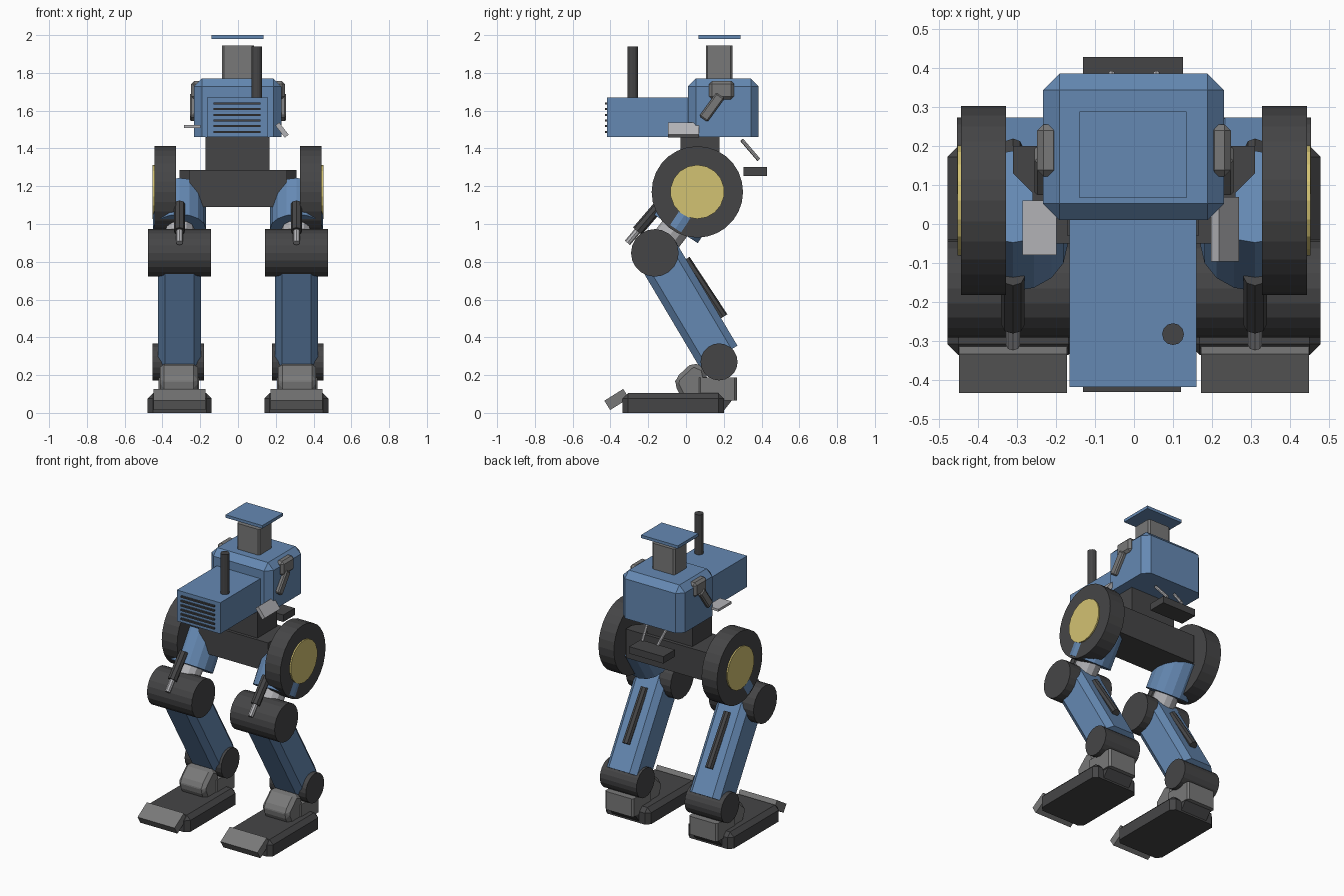
import bpy, bmesh
from math import radians
from mathutils import Vector, Matrix

if "Cube" in bpy.data.objects:
    bpy.data.objects.remove(bpy.data.objects["Cube"])


def material(name, rgb):
    m = bpy.data.materials.new(name)
    m.diffuse_color = (*rgb, 1)
    m.use_nodes = True
    m.node_tree.nodes["Principled BSDF"].inputs["Base Color"].default_value = m.diffuse_color
    return m


BLUE = material("blue_paint", (0.13, 0.25, 0.45))
DARK = material("dark_metal", (0.06, 0.06, 0.062))
GREY = material("mid_grey", (0.19, 0.19, 0.19))
LIGHT = material("bare_steel", (0.45, 0.45, 0.47))
YELLOW = material("hub_yellow", (0.65, 0.54, 0.17))


def finish(name, bm, mat, mirror):
    bmesh.ops.recalc_face_normals(bm, faces=bm.faces)
    me = bpy.data.meshes.new(name)
    bm.to_mesh(me)
    bm.free()
    me.materials.append(mat)
    ob = bpy.data.objects.new(name, me)
    bpy.context.collection.objects.link(ob)
    if mirror:
        ob.modifiers.new("mirror", 'MIRROR').use_axis[0] = True
    return ob


def bevel(bm, width, mode):
    """mode: all edges, z = upright edges only, top = all but the bottom rim"""
    zmin = min(v.co.z for v in bm.verts)

    def keep(e):
        a, b = e.verts
        if mode == 'z':
            return abs(a.co.z - b.co.z) > 1e-4
        if mode == 'top':
            return max(a.co.z, b.co.z) > zmin + 1e-4
        return True
    bmesh.ops.bevel(bm, geom=[e for e in bm.edges if keep(e)], offset=width,
                    segments=1, affect='EDGES', profile=0.5)


def box(name, center, size, mat, rot=0, axis='X', bev=0, mode='all', mirror=False):
    bm = bmesh.new()
    bmesh.ops.create_cube(bm, size=1)
    bmesh.ops.scale(bm, vec=size, verts=bm.verts)
    if bev:
        bevel(bm, bev, mode)
    bm.transform(Matrix.Translation(center) @ Matrix.Rotation(radians(rot), 4, axis))
    return finish(name, bm, mat, mirror)


def span(name, x, y, z, mat, **kw):
    c = [(a + b) / 2 for a, b in (x, y, z)]
    s = [b - a for a, b in (x, y, z)]
    return box(name, c, s, mat, **kw)


def rod(name, p, q, r, n, mat, mirror=False):
    p, q = Vector(p), Vector(q)
    bm = bmesh.new()
    bmesh.ops.create_cone(bm, cap_ends=True, segments=n, radius1=r, radius2=r,
                          depth=(q - p).length)
    turn = (q - p).to_track_quat('Z', 'Y').to_matrix().to_4x4()
    bm.transform(Matrix.Translation((p + q) / 2) @ turn)
    return finish(name, bm, mat, mirror)


def prism(name, profile, offset, mat, bev=0, mirror=False):
    """extrude a closed 3D outline by offset"""
    bm = bmesh.new()
    face = bm.faces.new([bm.verts.new(p) for p in profile])
    new = bmesh.ops.extrude_face_region(bm, geom=[face])['geom']
    bmesh.ops.translate(bm, vec=offset, verts=[v for v in new if isinstance(v, bmesh.types.BMVert)])
    bmesh.ops.recalc_face_normals(bm, faces=bm.faces)
    if bev:
        bevel(bm, bev, 'top')
    return finish(name, bm, mat, mirror)


# Torso: engine hood, cab, neck and pelvis
span("engine_hood", (-0.165, 0.16), (-0.418, 0.03), (1.46, 1.67), BLUE)
for i in range(6):
    z = 1.488 + i * 0.03
    span(f"grille_slat_{i + 1}", (-0.13, 0.12), (-0.43, -0.41), (z - 0.005, z + 0.005), DARK)
rod("exhaust_pipe", (0.1, -0.282, 1.65), (0.1, -0.282, 1.94), 0.028, 12, DARK)
span("cab", (-0.233, 0.23), (0.01, 0.385), (1.46, 1.77), BLUE, bev=0.042, mode='top')
span("waist", (-0.172, 0.166), (-0.03, 0.177), (1.27, 1.46), DARK)
plan = [(0.31, 0.2), (0.31, 0.13), (0.26, 0.08), (0.26, -0.05)]
plan += [(-x, y) for x, y in reversed(plan)]
prism("pelvis", [(x, y, 1.09) for x, y in plan], (0, 0, 0.195), DARK)

# Head pillar and floating roof plate
span("head_pillar", (-0.085, 0.085), (0.105, 0.245), (1.76, 1.944), GREY, bev=0.01, mode='z')
span("roof_plate", (-0.14, 0.135), (0.067, 0.288), (1.98, 2.0), BLUE)

# Arms: shoulder, upper arm, and the two hand plates
span("shoulder", (0.19, 0.248), (0.122, 0.255), (1.66, 1.757), GREY, bev=0.016, mirror=True)
box("upper_arm", (0.23, 0.137, 1.618), (0.05, 0.054, 0.155), GREY, rot=-36, bev=0.008,
    mirror=True)
span("right_hand_plate", (-0.285, -0.198), (-0.08, 0.06), (1.507, 1.523), LIGHT)
box("left_hand_plate", (0.233, -0.013, 1.497), (0.082, 0.165, 0.026), LIGHT, rot=52, axis='Y')

# Rear hitch
rod("hitch_link", (0.075, 0.295, 1.445), (0.057, 0.385, 1.34), 0.01, 8, LIGHT, mirror=True)
span("hitch_bar", (-0.13, 0.125), (0.305, 0.428), (1.255, 1.302), DARK)

# Hip wheels
rod("wheel_tyre", (0.328, 0.06, 1.17), (0.443, 0.06, 1.17), 0.242, 28, DARK, mirror=True)
rod("wheel_hub", (0.43, 0.06, 1.17), (0.452, 0.06, 1.17), 0.143, 18, YELLOW, mirror=True)

# Thighs, collars and front pistons
X = 0.31
rod("thigh", (X, 0.07, 1.167), (X, -0.055, 0.975), 0.14, 16, BLUE, mirror=True)
rod("knee_collar", (X, -0.04, 1.0), (X, -0.14, 0.87), 0.077, 12, LIGHT, mirror=True)
rod("piston_sleeve", (X, -0.135, 1.105), (X, -0.258, 0.962), 0.03, 8, DARK, mirror=True)
rod("piston_rod", (X, -0.25, 0.972), (X, -0.31, 0.9), 0.018, 8, LIGHT, mirror=True)

# Knees, shins and ankles
rod("knee_joint", (0.143, -0.165, 0.847), (0.477, -0.165, 0.847), 0.126, 20, DARK, mirror=True)
box("shin", (X, 0.01, 0.572), (0.226, 0.23, 0.64), BLUE, rot=30.7, bev=0.036, mode='z',
    mirror=True)
rod("shin_strut", (X, -0.003, 0.812), (X, 0.197, 0.508), 0.026, 8, DARK, mirror=True)
rod("ankle_joint", (0.18, 0.175, 0.27), (0.453, 0.175, 0.27), 0.098, 20, DARK, mirror=True)

# Feet: ankle bracket, heel block, sole and toe plate
bracket = [(-0.03, 0.09), (-0.06, 0.15), (-0.055, 0.185), (0.035, 0.268), (0.1, 0.24), (0.13, 0.09)]
prism("ankle_bracket", [(0.213, y, z) for y, z in bracket], (0.2, 0, 0), GREY,
      bev=0.022, mirror=True)
span("heel_block", (0.207, 0.42), (0.065, 0.27), (0.065, 0.187), GREY, bev=0.012, mode='z',
     mirror=True)
span("sole", (0.14, 0.478), (-0.335, 0.2), (0.0, 0.105), DARK, bev=0.028, mode='top',
     mirror=True)
heel = [(0.17, 0.005), (0.2, 0.012), (0.243, 0.066), (0.17, 0.09)]
prism("heel_wedge", [(0.21, y, z) for y, z in heel], (0.2, 0, 0), DARK, mirror=True)
box("toe_plate", (X, -0.367, 0.071), (0.277, 0.118, 0.058), GREY, rot=32, mirror=True)
